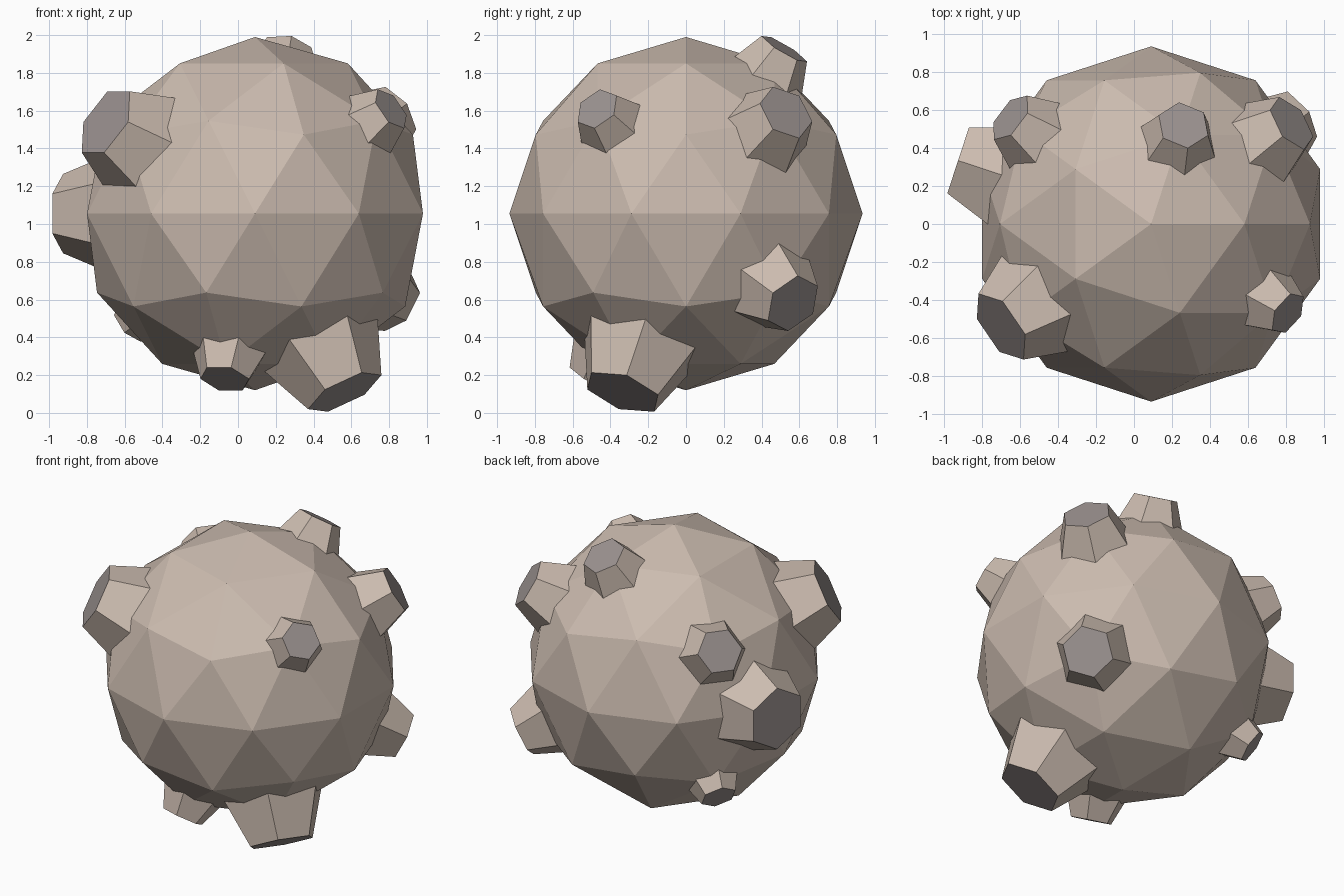
import bpy, bmesh, math
from mathutils import Vector, Matrix

if "Cube" in bpy.data.objects:
    bpy.data.objects.remove(bpy.data.objects["Cube"])

def material(name, rgb):
    m = bpy.data.materials.new(name)
    m.diffuse_color = (*rgb, 1)
    m.use_nodes = True
    m.node_tree.nodes["Principled BSDF"].inputs["Base Color"].default_value = m.diffuse_color
    return m

SHELL = material("warm beige", (0.60, 0.50, 0.43))
CAP = material("grey cap", (0.33, 0.29, 0.28))
CENTRE = Vector((0.09, 0, 1.055))

def finish(bm, name, mats):
    me = bpy.data.meshes.new(name)
    bm.to_mesh(me)
    bm.free()
    for m in mats:
        me.materials.append(m)
    ob = bpy.data.objects.new(name, me)
    bpy.context.collection.objects.link(ob)
    return ob

# Faceted ball body
bm = bmesh.new()
bmesh.ops.create_icosphere(bm, subdivisions=2, radius=0.935)
bmesh.ops.translate(bm, verts=bm.verts, vec=CENTRE)
finish(bm, "ball", [SHELL])

def stud(name, offset, r, spin):
    """Six-sided tapered stud; offset = cap centre from the ball centre."""
    offset = Vector(offset)
    d, n = offset.length, offset.normalized()
    h = Vector((0, 0, 1)).cross(n).normalized()
    v = n.cross(h)
    inner = 0.68
    bm = bmesh.new()
    rings = []
    for dist, rad in ((inner, r + 0.4 * (d - inner)), (d, r)):
        ring = []
        for i in range(6):
            a = math.radians(spin + 60 * i)
            ring.append(bm.verts.new(CENTRE + n * dist + (h * math.sin(a) + v * math.cos(a)) * rad))
        rings.append(ring)
    lo, hi = rings
    for i in range(6):
        j = (i + 1) % 6
        bm.faces.new((lo[i], lo[j], hi[j], hi[i]))
    bm.faces.new(lo)
    bm.faces.new(hi).material_index = 1
    bmesh.ops.recalc_face_normals(bm, faces=bm.faces)
    finish(bm, name, [SHELL, CAP])

# Studs: cap centre offset, cap radius, spin in degrees
STUDS = [
    ("stud_right_front", (0.72, -0.47, 0.555), 0.125, -12),
    ("stud_right_back", (0.74, 0.53, 0.535), 0.16, -10),
    ("stud_top", (0.17, 0.52, 0.873), 0.14, 35),
    ("stud_left_front", (-0.79, -0.54, 0.485), 0.21, 30),
    ("stud_left", (-1.016, 0.334, 0.0), 0.21, 0),
    ("stud_left_back", (-0.74, 0.56, 0.474), 0.145, 30),
    ("stud_low_left_back", (-0.662, 0.464, -0.584), 0.115, 0),
    ("stud_low_front", (-0.16, -0.50, -0.875), 0.135, 30),
    ("stud_bottom", (0.475, -0.335, -0.945), 0.215, 37),
    ("stud_low_right_back", (0.76, 0.566, -0.475), 0.165, -8),
]
for s in STUDS:
    stud(*s)
